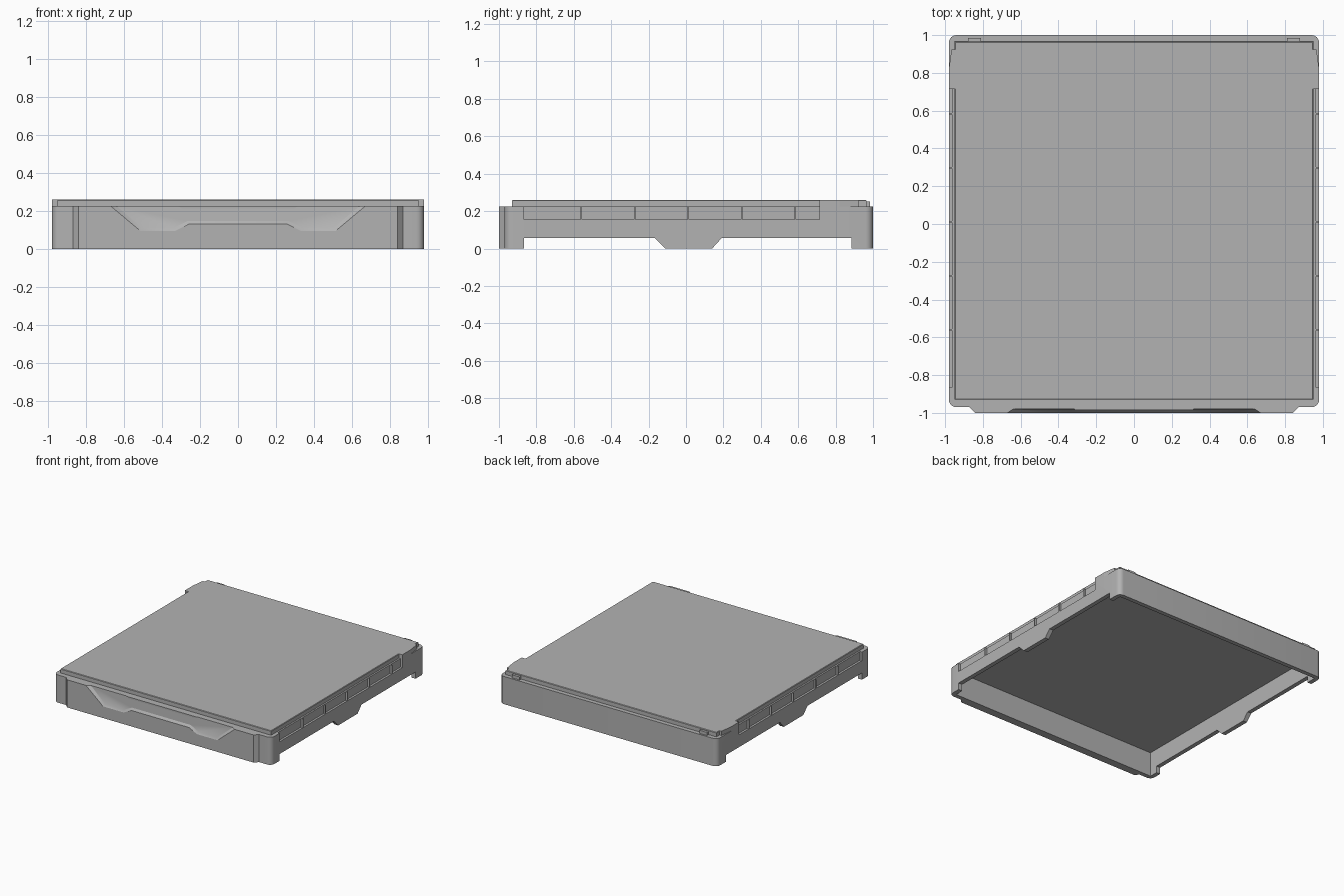
import bpy, bmesh
from math import pi, cos, sin, radians

cube = bpy.data.objects.get("Cube")
if cube:
    bpy.data.objects.remove(cube, do_unlink=True)

grey = bpy.data.materials.new("plain grey")
grey.use_nodes = True
colour = (0.45, 0.45, 0.45, 1)
grey.diffuse_color = colour
grey.node_tree.nodes["Principled BSDF"].inputs["Base Color"].default_value = colour

RIM = 0.225   # top of the tray walls
TOP = 0.26    # top of the lid


def loft(name, loops):
    """Solid through matching closed loops, capped at both ends."""
    bm = bmesh.new()
    rings = [[bm.verts.new(p) for p in loop] for loop in loops]
    n = len(rings[0])
    for a, b in zip(rings, rings[1:]):
        for i in range(n):
            j = (i + 1) % n
            bm.faces.new((a[i], a[j], b[j], b[i]))
    bm.faces.new(rings[0])
    bm.faces.new(rings[-1])
    bmesh.ops.recalc_face_normals(bm, faces=bm.faces)
    mesh = bpy.data.meshes.new(name)
    bm.to_mesh(mesh)
    bm.free()
    mesh.materials.append(grey)
    ob = bpy.data.objects.new(name, mesh)
    bpy.context.collection.objects.link(ob)
    return ob


def box(name, x, y, z):
    return loft(name, [[(x[0], y[0], h), (x[1], y[0], h),
                        (x[1], y[1], h), (x[0], y[1], h)] for h in z])


def select(ob):
    bpy.ops.object.select_all(action="DESELECT")
    ob.select_set(True)
    bpy.context.view_layer.objects.active = ob


def cut(ob, cutter):
    cutter.hide_render = True
    mod = ob.modifiers.new("cut", "BOOLEAN")
    mod.operation = "DIFFERENCE"
    mod.solver = "EXACT"
    mod.object = cutter
    select(ob)
    bpy.ops.object.modifier_apply(modifier=mod.name)
    bpy.data.objects.remove(cutter, do_unlink=True)


def mirrored(half):
    """Close a left-to-right half profile with its mirror image."""
    return half + [(-x, z) for x, z in reversed(half)]


def arc(cx, cy, start, r=0.04, steps=6):
    return [(cx + r * cos(start + pi / 2 * i / steps),
             cy + r * sin(start + pi / 2 * i / steps)) for i in range(steps + 1)]


# Tray body: rounded corners and a raised front panel with chamfered ends
right_half = [(0.84, -1), (0.87, -0.97)] + arc(0.94, -0.93, -pi / 2) + arc(0.94, 0.96, 0)
outline = mirrored(right_half)
tray = loft("tray_body", [[(x, y, z) for x, y in outline] for z in (0, RIM)])

# Hollow underside
cut(tray, box("hollow_cutter", (-0.945, 0.945), (-0.935, 0.965), (-0.1, 0.2)))

# Side wall openings, leaving corner legs and a sloped middle foot
for a, b, c, d in ((-0.865, -0.865, -0.165, -0.11), (0.14, 0.19, 0.885, 0.885)):
    low = -0.055
    profile = [(a - (b - a), low), (b, 0.055), (c, 0.055), (d + (d - c), low)]
    cut(tray, loft("opening_cutter", [[(x, y, z) for y, z in profile] for x in (-1.1, 1.1)]))

# Recessed strip along each side
for s in (-1, 1):
    cut(tray, box("strip_cutter", sorted((s * 0.963, s * 1.1)), (-0.865, 0.715), (0.155, 0.3)))

# Front handle recess with a bevelled border and leaning floor
outer = mirrored([(-0.67, 0.3), (-0.67, RIM), (-0.515, 0.095), (-0.33, 0.095), (-0.26, 0.13)])
inner = mirrored([(-0.64, 0.3), (-0.64, RIM), (-0.505, 0.112), (-0.335, 0.112), (-0.265, 0.147)])
cut(tray, loft("recess_cutter", [
    [(x, -1.1, z) for x, z in outer],
    [(x, -1.0, z) for x, z in outer],
    [(x, -0.98 - 0.08 * (RIM - z), z) for x, z in inner]]))

# Thin lip along the top of the recess
lip = mirrored([(-0.315, RIM), (-0.295, 0.212)])
loft("front_lip", [[(x, y, z) for x, z in lip] for y in (-0.985, -0.97)])

# Lid with a slightly bevelled edge
loft("lid", [[(-w, -0.93 + e, z), (w, -0.93 + e, z), (w, 0.965 - e, z), (-w, 0.965 - e, z)]
             for w, e, z in ((0.95, 0, 0.21), (0.95, 0, TOP - 0.004), (0.946, 0.004, TOP))])

for s, side in ((1, "left"), (-1, "right")):
    # Dividers across the side strip
    for i in range(5):
        y = -0.56 + 0.286 * i
        box(f"{side}_rib_{i + 1}", sorted((s * 0.955, s * 0.98)),
            (y - 0.004, y + 0.004), (0.155, RIM))
    # Raised guide near the back corner
    guide = [(0.945, 0.715), (0.98, 0.715), (0.98, 0.82), (0.966, 0.925), (0.945, 0.925)]
    loft(f"{side}_guide", [[(s * x, y, z) for x, y in guide] for z in (0.215, TOP)])
    # Small tab behind the lid
    box(f"{side}_back_tab", sorted((s * 0.81, s * 0.88)), (0.955, 0.985), (0.215, 0.25))

select(tray)
bpy.ops.object.shade_smooth_by_angle(angle=radians(30))
